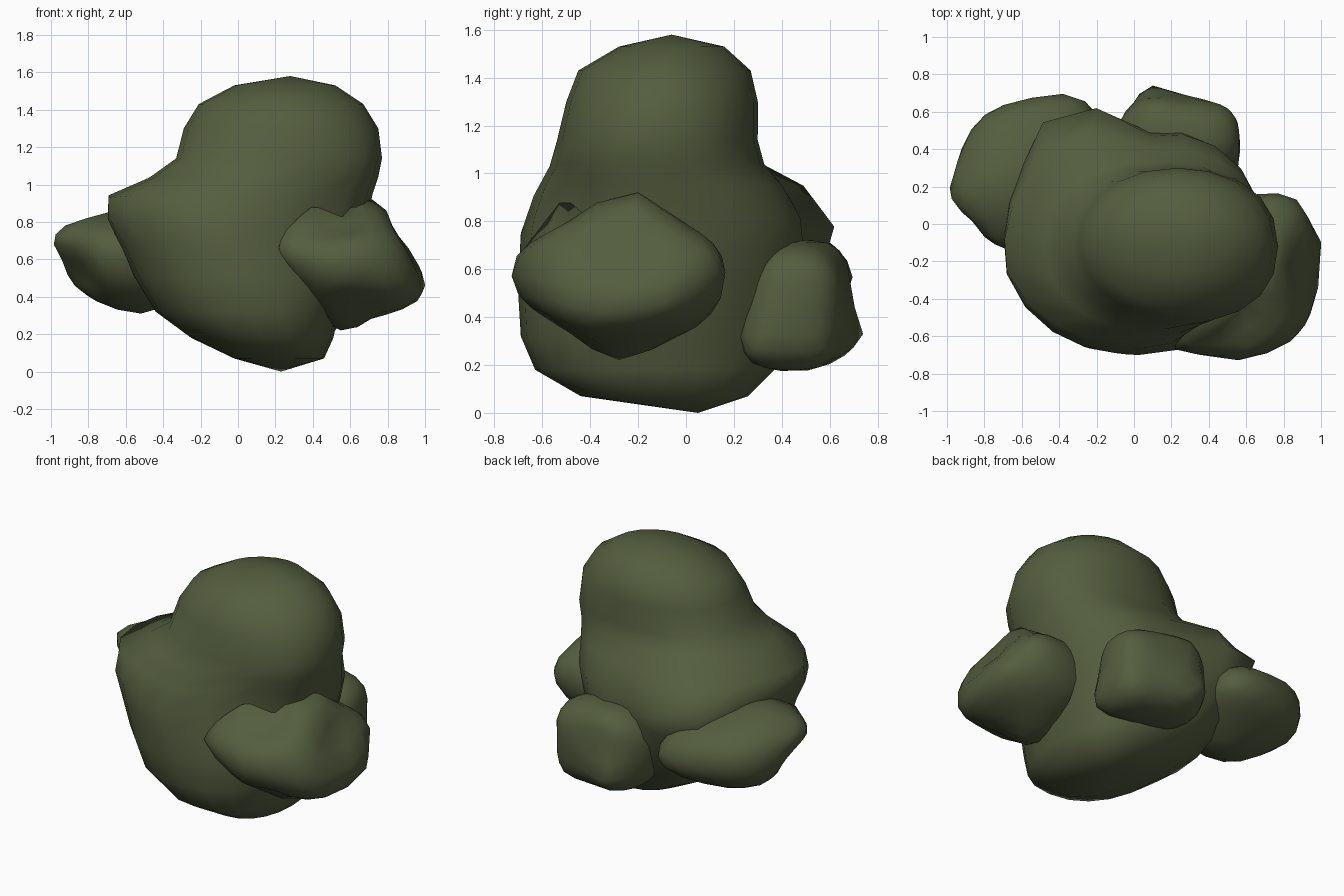
import bpy, bmesh, math
from mathutils import Vector

cube = bpy.data.objects.get("Cube")
if cube:
    bpy.data.objects.remove(cube)

# Single leaf colour
green = bpy.data.materials.new("dark olive green")
green.use_nodes = True
olive = (0.088, 0.109, 0.049, 1)
green.diffuse_color = olive
green.node_tree.nodes["Principled BSDF"].inputs["Base Color"].default_value = olive


def spow(value, power):
    return math.copysign(abs(value) ** power, value)


def pull(verts, centre, tips, width):
    """Draw the surface out (or in) so that it passes through each tip."""
    for tip in map(Vector, tips):
        aim = (tip - centre).normalized()
        near = max(verts, key=lambda v: (v.co - centre).normalized().dot(aim))
        start, shift = near.co.copy(), tip - near.co
        for v in verts:
            v.co += shift * math.exp(-((v.co - start).length / width) ** 2)


def finish(name, bm):
    bmesh.ops.recalc_face_normals(bm, faces=bm.faces)
    mesh = bpy.data.meshes.new(name)
    bm.to_mesh(mesh)
    bm.free()
    mesh.materials.append(green)
    for face in mesh.polygons:
        face.use_smooth = True
    obj = bpy.data.objects.new(name, mesh)
    bpy.context.collection.objects.link(obj)


def lump(name, centre, radii, tips, width, square=0.85):
    """Rounded foliage clump with its corners pulled out to the tips."""
    bm = bmesh.new()
    bmesh.ops.create_icosphere(bm, subdivisions=3, radius=1)
    centre = Vector(centre)
    for v in bm.verts:
        v.co = centre + Vector([spow(c, square) * r for c, r in zip(v.co, radii)])
    pull(bm.verts, centre, tips, width)
    finish(name, bm)


def loft(name, rings, bottom, top, tips, width, sides=20):
    """Stacked soft-cornered rings, rounder near the top, closed by end points."""
    bm = bmesh.new()
    loops = []
    for z, cx, cy, rx, ry in rings:
        turn = [2 * math.pi * i / sides for i in range(sides)]
        power = 0.88 + 0.55 * max(0, z - 1.15)
        loops.append([bm.verts.new((cx + rx * spow(math.cos(a), power),
                                    cy + ry * spow(math.sin(a), power), z)) for a in turn])
    ends = bm.verts.new(bottom), bm.verts.new(top)
    for i in range(sides):
        j = (i + 1) % sides
        for low, high in zip(loops, loops[1:]):
            bm.faces.new((low[i], low[j], high[j], high[i]))
        bm.faces.new((ends[0], loops[0][j], loops[0][i]))
        bm.faces.new((ends[1], loops[-1][i], loops[-1][j]))
    pull(bm.verts, Vector((0, -0.05, 0.8)), tips, width)
    finish(name, bm)


# Main bush: tapered base, wide shoulder and domed crown
loft("main_foliage", [
    (0.07, 0.22, -0.09, 0.24, 0.35),
    (0.18, 0.13, -0.13, 0.38, 0.5),
    (0.32, 0.05, -0.12, 0.49, 0.57),
    (0.5, 0.03, -0.1, 0.58, 0.6),
    (0.68, 0.01, -0.08, 0.64, 0.61),
    (0.82, 0, -0.08, 0.69, 0.6),
    (0.95, 0.02, -0.1, 0.7, 0.53),
    (1.04, 0.14, -0.12, 0.61, 0.45),
    (1.14, 0.22, -0.12, 0.55, 0.42),
    (1.3, 0.23, -0.1, 0.52, 0.4),
    (1.43, 0.23, -0.09, 0.44, 0.36),
    (1.53, 0.25, -0.06, 0.27, 0.22)],
    (0.23, 0.05, 0), (0.28, -0.06, 1.58),
    [(-0.2, 0.62, 0.77), (-0.48, 0.54, 0.8), (-0.68, -0.25, 0.93), (-0.25, 0.5, 0.95),
     (0.1, 0.47, 0.8), (-0.1, -0.69, 0.75), (0.36, -0.51, 0.84), (-0.42, 0.48, 0.56)], 0.2)

# Left clump: two upper lobes with a dip between, a waist and a low outer rim
lump("left_clump", (0.62, -0.27, 0.56), (0.32, 0.42, 0.27),
     [(0.72, -0.2, 0.92), (0.36, -0.58, 0.93), (0.6, -0.44, 0.79),
      (0.22, -0.67, 0.66), (0.56, -0.73, 0.57), (0.88, -0.58, 0.48),
      (0.97, -0.36, 0.42), (1, -0.1, 0.46), (0.87, 0.13, 0.6),
      (0.86, -0.25, 0.68), (0.55, -0.28, 0.22), (0.62, -0.55, 0.39)], 0.16)

# Right clump: long lobe, rising towards its outer end and thin below it
lump("right_clump", (-0.58, 0.27, 0.58), (0.35, 0.35, 0.22),
     [(-1, 0.12, 0.73), (-0.75, 0.6, 0.66), (-0.42, 0.67, 0.56), (-0.7, -0.13, 0.68),
      (-0.7, 0.2, 0.85), (-0.52, 0.25, 0.31), (-0.82, 0.15, 0.52), (-0.22, 0.61, 0.52)], 0.19)

# Back clump: blocky, flat below, with a low rear point
lump("back_clump", (0.23, 0.45, 0.45), (0.33, 0.22, 0.27),
     [(0.1, 0.74, 0.33), (0.46, 0.62, 0.6), (0.1, 0.64, 0.68), (0.5, 0.25, 0.25),
      (0.5, 0.53, 0.21), (-0.05, 0.57, 0.33), (0.5, 0.4, 0.66)], 0.14, 0.75)
